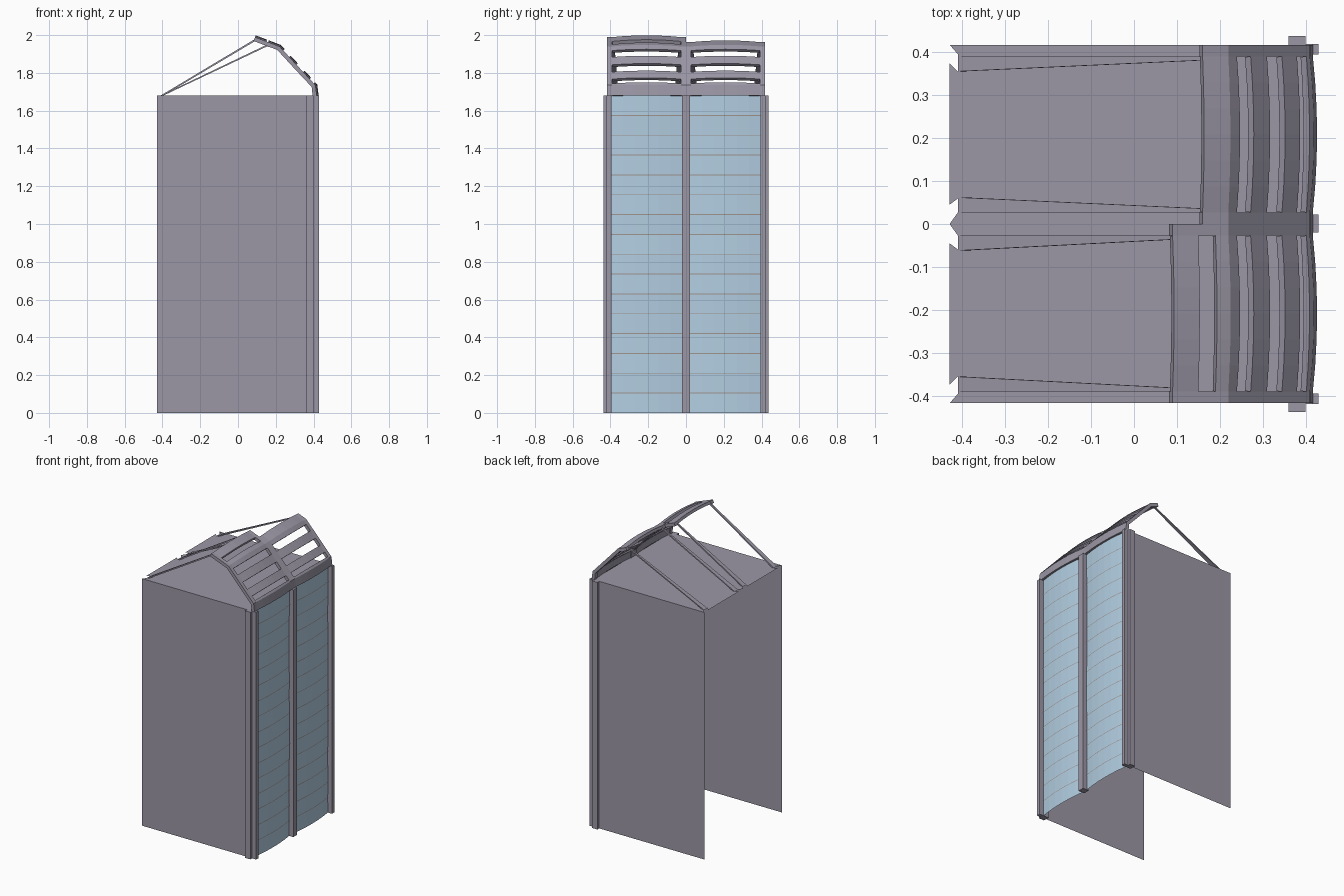
import bpy, random
from mathutils import Vector

if "Cube" in bpy.data.objects:
    bpy.data.objects.remove(bpy.data.objects["Cube"])

random.seed(4)
H = 1.68                      # roof height


def material(name, rgb):
    m = bpy.data.materials.new(name)
    m.diffuse_color = (*rgb, 1)
    m.use_nodes = True
    m.node_tree.nodes["Principled BSDF"].inputs["Base Color"].default_value = m.diffuse_color
    return m


STONE = material("stone", (0.33, 0.31, 0.38))
GLASS = material("glass", (0.45, 0.62, 0.76))
SEAM = material("seam", (0.35, 0.30, 0.27))


def make(name, verts, faces, mat=STONE, thick=0):
    me = bpy.data.meshes.new(name)
    me.from_pydata(verts, [], faces)
    me.materials.append(mat)
    ob = bpy.data.objects.new(name, me)
    bpy.context.collection.objects.link(ob)
    if thick:
        s = ob.modifiers.new("thickness", "SOLIDIFY")
        s.thickness, s.offset = thick, -1
    return ob


def hexa(name, bottom, top):
    return make(name, bottom + top, [(3, 2, 1, 0), (4, 5, 6, 7)] +
                [(i, (i + 1) % 4, (i + 1) % 4 + 4, i + 4) for i in range(4)])


def box(name, x0, x1, y0, y1, z0, z1):
    c = [(x0, y0), (x1, y0), (x1, y1), (x0, y1)]
    return hexa(name, [(*p, z0) for p in c], [(*p, z1) for p in c])


def sheet(name, path, y0, y1, bulge=0.0, n=1, mat=STONE, thick=0):
    """Sweep an xz path across y, bowed outwards in the middle."""
    pts = [Vector(p) for p in path]
    verts, faces = [], []
    for i, p in enumerate(pts):
        d = (pts[min(i + 1, len(pts) - 1)] - pts[max(i - 1, 0)]).normalized()
        out = Vector((d.y, -d.x))
        for j in range(n + 1):
            t = j / n
            q = p + out * bulge * 4 * t * (1 - t)
            verts.append((q.x, y0 + (y1 - y0) * t, q.y))
    w = n + 1
    for i in range(len(pts) - 1):
        for j in range(n):
            a = i * w + j
            faces.append((a, a + 1, a + w + 1, a + w))
    return make(name, verts, faces, mat, thick)


# side walls and corner pillars
for s, tag in ((-1, "front"), (1, "back")):
    y = 0.418 * s
    make(tag + "_wall", [(-0.43, y, 0), (0.37, y, 0), (0.37, y, H), (-0.43, y, H)],
         [(0, 1, 2, 3) if s < 0 else (3, 2, 1, 0)])
    a, b = sorted((0.395 * s, 0.438 * s))
    box(tag + "_pillar", 0.36, 0.40, a, b, 0, H)
    a, b = sorted((0.395 * s, 0.42 * s))
    box(tag + "_pillar_fin", 0.40, 0.43, a, b, 0, H)
box("centre_fin", 0.385, 0.43, -0.02, 0.022, 0, H)

# flat roof with notches along the open back edge
half = [(-0.43, 0), (-0.41, 0.028), (-0.41, 0.06), (-0.43, 0.045),
        (-0.43, 0.375), (-0.41, 0.355), (-0.41, 0.395), (-0.43, 0.418)]
edge = [(x, -y) for x, y in half[:0:-1]] + half
ring = edge + [(0.405, 0.418), (0.405, -0.418)]
make("flat_roof", [(*p, H) for p in ring], [tuple(range(len(ring)))[::-1]])

# glazing: sixteen floors, slightly uneven, bowed in each bay
ROWS = 16
floors = [(0.400 + random.uniform(-0.002, 0.002), H * i / ROWS) for i in range(ROWS + 1)]
for tag, y0, y1 in (("front", -0.395, -0.02), ("back", 0.022, 0.395)):
    sheet(tag + "_glazing", floors, y0, y1, 0.014, 6, GLASS)
    for i, (x, z) in enumerate(floors[1:-1]):
        sheet(f"{tag}_seam_{i}", [(x + 0.002, z - 0.002), (x + 0.002, z + 0.002)],
              y0, y1, 0.014, 6, SEAM)

# louvred canopies
BASE, BEND, KNEE = (0.417, H), (0.41, 1.735), (0.22, 1.94)


def on(x):
    """Point on the canopy profile at a given x."""
    if x > KNEE[0]:
        t = (BEND[0] - x) / (BEND[0] - KNEE[0])
        return (x, BEND[1] + t * (KNEE[1] - BEND[1]))
    return (x, KNEE[1] + (KNEE[0] - x) * 0.38)


def canopy(tag, y0, y1, end, upper):
    w = 0.027
    rail = [BASE, BEND, on(0.315), KNEE, on(end)]
    sheet(tag + "_canopy_rail_a", rail, y0, y0 + w, thick=0.022)
    sheet(tag + "_canopy_rail_b", rail, y1 - w, y1, thick=0.022)
    slats = [[BASE, BEND, on(0.402)], [on(0.38), on(0.345)], [on(0.31), on(0.272)]] + upper
    for i, path in enumerate(slats):
        sheet(f"{tag}_canopy_slat_{i}", path, y0 + w, y1 - w, 0.010, 6, thick=0.018)
    # tapered stays running down to the back edge of the roof
    x, z = on(end + 0.008)
    z -= 0.006
    for i, (foot0, foot1, tip0, tip1) in enumerate((
            (y0 + w, y0 + 0.062, y0 + w, y0 + 0.036),
            (y1 - 0.062, y1 - w, y1 - 0.036, y1 - w))):
        hexa(f"{tag}_stay_{i}",
             [(-0.41, foot0, H), (-0.395, foot0, H), (-0.395, foot1, H), (-0.41, foot1, H)],
             [(x - 0.006, tip0, z), (x + 0.006, tip0, z - 0.004),
              (x + 0.006, tip1, z - 0.004), (x - 0.006, tip1, z)])


canopy("front", -0.418, 0.0, 0.09,
       [[on(0.24), KNEE, on(0.19)], [on(0.15), on(0.09)]])
canopy("back", 0.0, 0.418, 0.16, [[on(0.24), KNEE, on(0.16)]])
